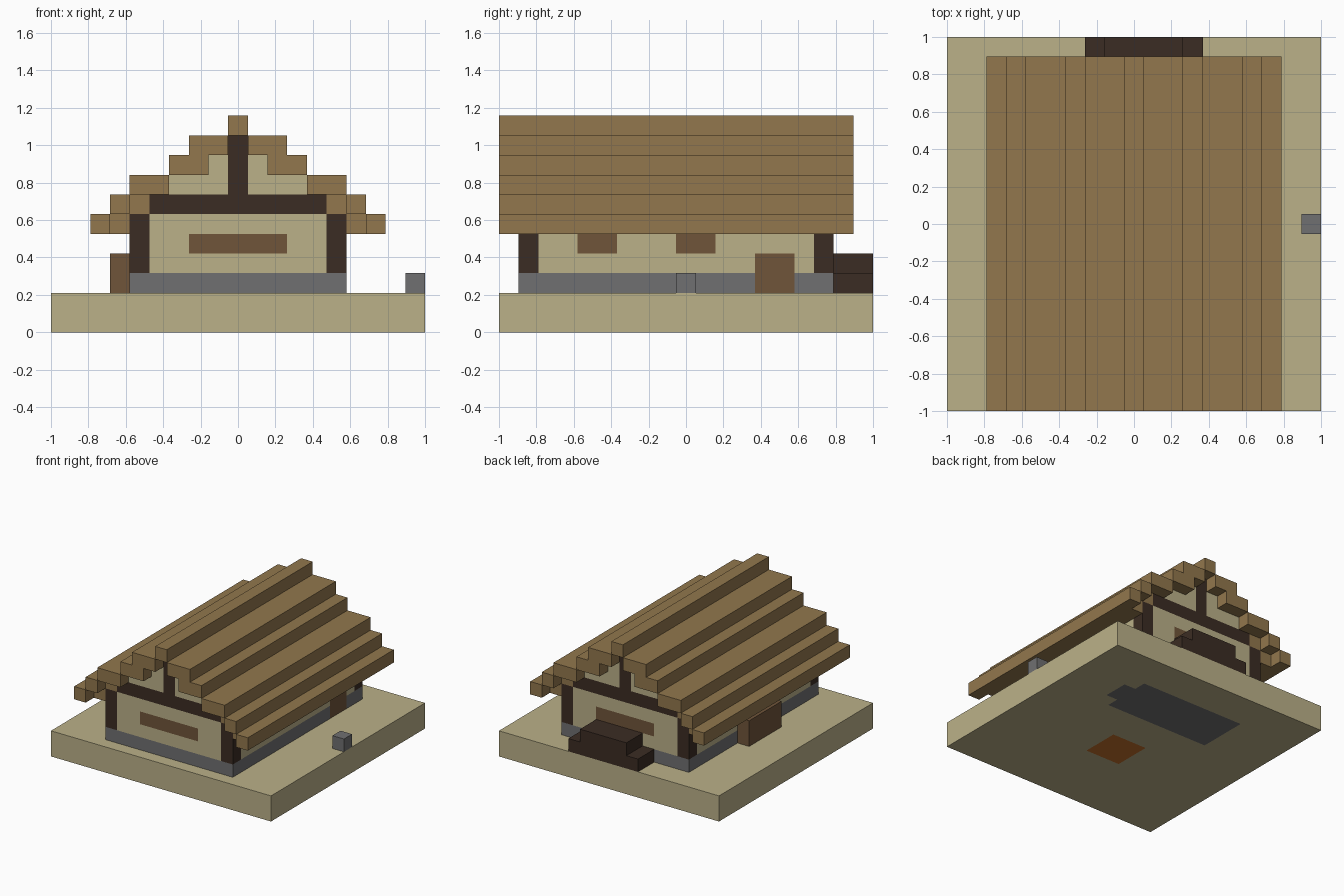
import bpy
import bmesh
from mathutils import Vector

U = 2 / 19  # edge of one block; all sizes below are in blocks

if "Cube" in bpy.data.objects:
    bpy.data.objects.remove(bpy.data.objects["Cube"], do_unlink=True)


def material(name, code):
    def linear(c):
        return c / 12.92 if c <= 0.04045 else ((c + 0.055) / 1.055) ** 2.4
    rgba = [linear(int(code[i:i + 2], 16) / 255) for i in (0, 2, 4)] + [1]
    m = bpy.data.materials.new(name)
    m.use_nodes = True
    m.diffuse_color = rgba
    m.node_tree.nodes["Principled BSDF"].inputs["Base Color"].default_value = rgba
    return m


SAND = material("sand", "bbb189")
TIMBER = material("dark timber", "3b2c23")
THATCH = material("roof wood", "92774d")
BROWN = material("brown wood", "70553a")
STONE = material("grey stone", "707071")
HEARTH = material("hearth orange", "c3712b")


def box(name, x, y, z, mat, paint=()):
    """Box from (low, high) ranges; paint holds (x, y, z, material) face regions."""
    bm = bmesh.new()
    bmesh.ops.create_cube(bm, size=1)
    for v in bm.verts:
        v.co = [r[0] if c < 0 else r[1] for c, r in zip(v.co, (x, y, z))]
    # Cut the faces along the borders of every painted region
    for region in paint:
        for axis in range(3):
            for d in region[axis]:
                co, no = Vector(), Vector()
                co[axis], no[axis] = d, 1
                bmesh.ops.bisect_plane(bm, geom=bm.verts[:] + bm.edges[:] + bm.faces[:],
                                       plane_co=co, plane_no=no, dist=1e-4)
    mesh = bpy.data.meshes.new(name)
    mesh.materials.append(mat)
    for region in paint:
        if region[3].name not in mesh.materials:
            mesh.materials.append(region[3])
        slot = mesh.materials.find(region[3].name)
        for f in bm.faces:
            c = f.calc_center_median()
            if all(lo - 1e-3 < c[a] < hi + 1e-3 for a, (lo, hi) in enumerate(region[:3])):
                f.material_index = slot
    bmesh.ops.scale(bm, vec=(U, U, U), verts=bm.verts)
    bm.to_mesh(mesh)
    bm.free()
    obj = bpy.data.objects.new(name, mesh)
    bpy.context.collection.objects.link(obj)
    return obj


def flip(r):
    return (-r[1], -r[0])


# Ground slab, with the floor and hearth showing on its underside
under = (-0.1, 0)
box("ground_slab", (-9.5, 9.5), (-9.5, 9.5), (0, 2), SAND, [
    ((-4.5, 4.5), (2.5, 6.5), under, STONE),
    ((4.5, 5.5), (3.5, 5.5), under, STONE),
    ((-1.5, 1.5), (-3.5, -0.5), under, HEARTH)])

# Stone footing, with the lower half of the door
door_y = (3.5, 5.5)
box("footing", (-5.5, 5.5), (-8.5, 7.5), (2, 3), STONE,
    [((5.4, 5.5), door_y, (2, 3), BROWN)])

# Side walls with windows; the door is on the left side
for side, x in (("left", (4.5, 5.5)), ("right", (-5.5, -4.5))):
    face = (5.4, 5.5) if side == "left" else (-5.5, -5.4)
    paint = [(face, y, (4, 5), BROWN) for y in ((-5.5, -3.5), (-0.5, 1.5))]
    if side == "left":
        paint.append((face, door_y, (3, 4), BROWN))
    box(side + "_wall", x, (-7.5, 6.5), (3, 6), SAND, paint)

# End walls, timber frame and stepped gables
for end, y in (("front", (-8.5, -7.5)), ("back", (6.5, 7.5))):
    face = (-8.5, -8.4) if end == "front" else (7.4, 7.5)
    box(end + "_wall", (-4.5, 4.5), y, (3, 6), SAND,
        [((-2.5, 2.5), face, (4, 5), BROWN)])
    box(end + "_beam", (-4.5, 4.5), y, (6, 7), TIMBER)
    box(end + "_king_post", (-0.5, 0.5), y, (7, 10), TIMBER)
    for side, turn in (("left", tuple), ("right", flip)):
        label = end + "_" + side
        box(label + "_post", turn((4.5, 5.5)), y, (3, 6), TIMBER)
        box(label + "_lower_gable", turn((0.5, 3.5)), y, (7, 8), SAND)
        box(label + "_upper_gable", turn((0.5, 1.5)), y, (8, 9), SAND)

# Stepped roof: each course is (inner x, outer x, bottom z)
overhang, wall_line = (-9.5, 8.5), (-8.5, 7.5)
courses = [(6.5, 7.5, 5), (5.5, 6.5, 6), (3.5, 5.5, 7), (1.5, 3.5, 8), (0.5, 2.5, 9)]
for side, turn in (("left", tuple), ("right", flip)):
    for n, (inner, outer, z) in enumerate(courses, 1):
        box(f"{side}_roof_course_{n}", turn((inner, outer)), overhang, (z, z + 1), THATCH)
    # Eave fillers stop at the end walls
    for inner, z in ((5.5, 5), (4.5, 6)):
        box(f"{side}_eave_filler", turn((inner, inner + 1)), wall_line, (z, z + 1), THATCH)
box("roof_ridge", (-0.5, 0.5), overhang, (10, 11), THATCH)

# Woodpile on the right, stacked logs at the back, loose stone on the left
box("woodpile", (-6.5, -5.5), (-2.5, 1.5), (2, 4), BROWN)
box("log_stack_bottom", (-2.5, 3.5), (7.5, 9.5), (2, 3), TIMBER)
box("log_stack_top", (-1.5, 2.5), (7.5, 9.5), (3, 4), TIMBER)
box("loose_stone", (8.5, 9.5), (-0.5, 0.5), (2, 3), STONE)
